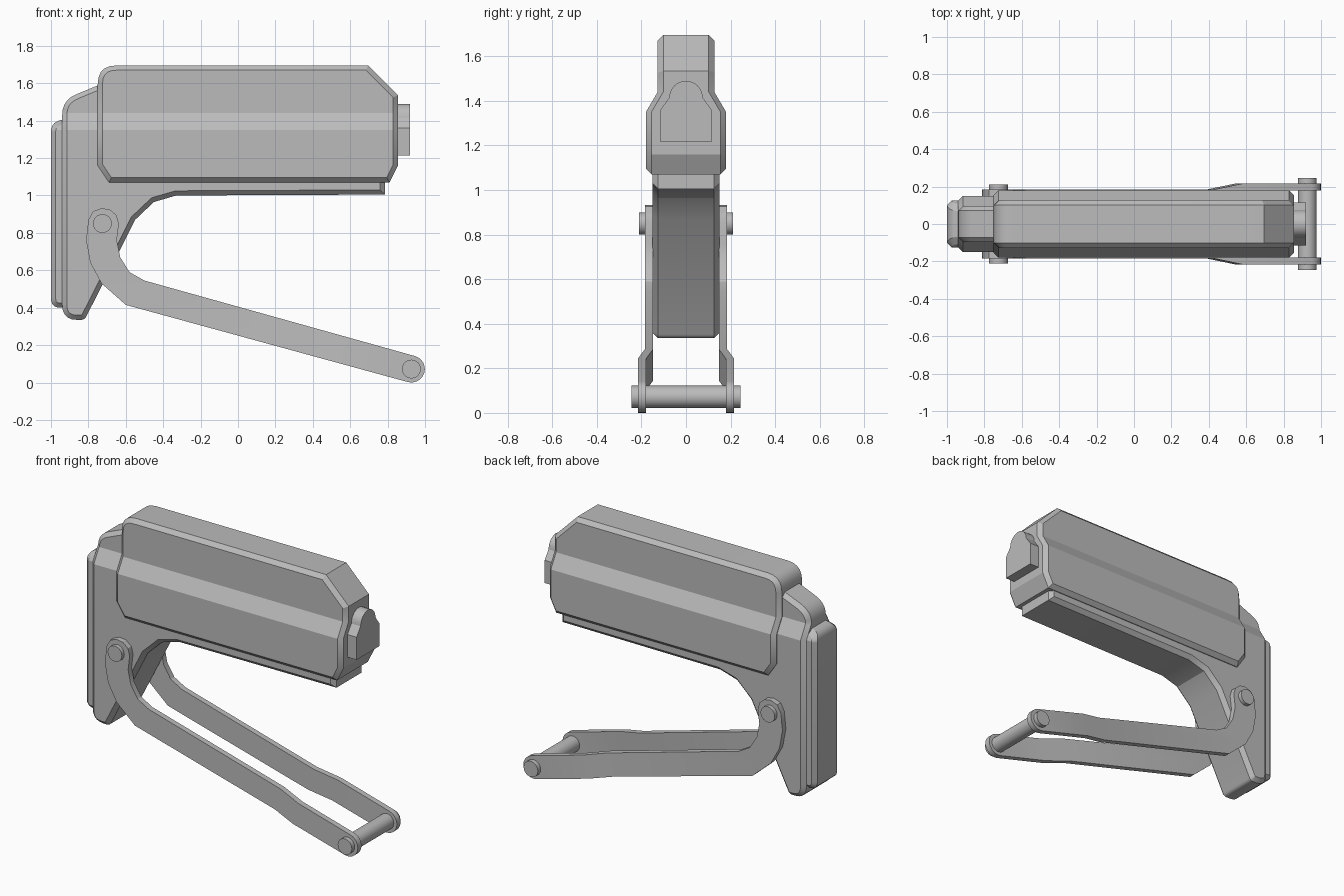
import bpy, bmesh, math
from mathutils import Vector

if "Cube" in bpy.data.objects:
    bpy.data.objects.remove(bpy.data.objects["Cube"])

grey = bpy.data.materials.new("plain grey")
grey.use_nodes = True
colour = (0.5, 0.5, 0.5, 1)
grey.diffuse_color = colour
grey.node_tree.nodes["Principled BSDF"].inputs["Base Color"].default_value = colour


def finish(bm, name):
    bmesh.ops.recalc_face_normals(bm, faces=bm.faces[:])
    mesh = bpy.data.meshes.new(name)
    bm.to_mesh(mesh)
    bm.free()
    mesh.materials.append(grey)
    obj = bpy.data.objects.new(name, mesh)
    bpy.context.collection.objects.link(obj)
    bpy.ops.object.select_all(action="DESELECT")
    obj.select_set(True)
    bpy.context.view_layer.objects.active = obj
    bpy.ops.object.shade_smooth_by_angle(angle=math.radians(25))
    return obj


def rounded(corners, steps=5):
    """Expand corners (a, b, radius) into short arcs; plain (a, b) stay sharp."""
    points = []
    for i, c in enumerate(corners):
        p = Vector(c[:2])
        if len(c) == 2:
            points.append(p)
            continue
        before = Vector(corners[i - 1][:2])
        after = Vector(corners[(i + 1) % len(corners)][:2])
        a = p + (before - p).normalized() * c[2]
        b = p + (after - p).normalized() * c[2]
        for k in range(steps + 1):
            t = k / steps
            points.append(a * (1 - t) ** 2 + p * 2 * t * (1 - t) + b * t * t)
    return points


def prism(coords, direction):
    """Extrude a closed outline; returns the mesh and both end caps."""
    bm = bmesh.new()
    face = bm.faces.new([bm.verts.new(c) for c in coords])
    result = bmesh.ops.extrude_face_region(bm, geom=[face], use_keep_orig=True)
    verts = [g for g in result["geom"] if isinstance(g, bmesh.types.BMVert)]
    cap = [g for g in result["geom"] if isinstance(g, bmesh.types.BMFace)][0]
    bmesh.ops.translate(bm, verts=verts, vec=direction)
    bmesh.ops.recalc_face_normals(bm, faces=bm.faces[:])
    return bm, [face, cap]


def cut(bm, point, normal):
    geom = bm.verts[:] + bm.edges[:] + bm.faces[:]
    bmesh.ops.bisect_plane(bm, geom=geom, plane_co=point, plane_no=normal)


SHOULDER_LOW, SHOULDER_HIGH, NARROWING = 1.35, 1.44, 0.053


def shell(name, corners, half_width, chamfer=0.025):
    """Side profile with chamfered rims whose upper part is narrower."""
    bm, caps = prism([(p.x, -1, p.y) for p in rounded(corners)], (0, 2, 0))
    for cap in caps:
        bmesh.ops.inset_region(bm, faces=[cap], thickness=chamfer, use_even_offset=True)
    inner = {v for cap in caps for v in cap.verts}
    for v in bm.verts:
        if v not in inner:
            v.co.y *= 0.9
    for z in (SHOULDER_LOW, SHOULDER_HIGH):
        cut(bm, (0, 0, z), (0, 0, 1))
    for v in bm.verts:
        t = (v.co.z - SHOULDER_LOW) / (SHOULDER_HIGH - SHOULDER_LOW)
        width = half_width - NARROWING * min(max(t, 0), 1)
        rim = (1 - abs(v.co.y)) * 10 * chamfer
        v.co.y = math.copysign(width - rim, v.co.y)
    return finish(bm, name)


def pin(name, x, z, radius, y0, y1):
    outline = [(x + radius * math.cos(k * math.tau / 32), y0,
                z + radius * math.sin(k * math.tau / 32)) for k in range(32)]
    return finish(prism(outline, (0, y1 - y0, 0))[0], name)


# Main housing
shell("housing", [(-0.75, 1.16), (-0.69, 1.07), (0.81, 1.07), (0.855, 1.16),
                  (0.855, 1.535), (0.695, 1.695), (-0.75, 1.695, 0.1)], 0.18)

# Frame with the grip side and lower rail
shell("frame", [(-0.94, 0.335, 0.08), (-0.82, 0.335, 0.02), (-0.55, 0.87),
                (-0.45, 0.965), (-0.33, 1.0), (0.785, 1.005), (0.785, 1.15),
                (-0.55, 1.15), (-0.6, 1.65), (-0.94, 1.51, 0.08)], 0.15)

# Back plate
shell("back_plate", [(-1, 0.4, 0.05), (-0.88, 0.4), (-0.88, 1.42),
                     (-1, 1.39, 0.05)], 0.125)

# Nose block with an arched top
arch = [(0.075 * math.cos(k * math.pi / 12), 1.415 + 0.075 * math.sin(k * math.pi / 12))
        for k in range(13)]
nose = [(-0.115, 1.215), (0.115, 1.215), (0.115, 1.36)] + arch + [(-0.115, 1.36)]
finish(prism([(0.82, y, z) for y, z in nose], (0.1, 0, 0))[0], "nose_block")

# Swing arms, stepping outward near the free end
END_X, END_Z, END_R = 0.927, 0.072, 0.072
along = Vector((0.963, 0, -0.27))
end_arc = []
for k in range(13):
    a = math.radians(-106 + 15 * k)
    end_arc.append((END_X + END_R * math.cos(a), END_Z + END_R * math.sin(a)))
arm_outline = ([(-0.6, 0.415)] + end_arc
               + [(-0.5, 0.545), (-0.58, 0.59), (-0.63, 0.67), (-0.648, 0.76),
                  (-0.637, 0.85), (-0.65, 0.895), (-0.685, 0.925), (-0.73, 0.932),
                  (-0.775, 0.915), (-0.8, 0.87), (-0.812, 0.76), (-0.79, 0.64),
                  (-0.73, 0.53)])
step_start, step_end = Vector((0.41, 0, 0.21)), Vector((0.56, 0, 0.17))
for side, label in ((1, "back"), (-1, "front")):
    bm, _ = prism([(x, side * 0.148, z) for x, z in arm_outline], (0, side * 0.037, 0))
    for point in (step_start, step_end):
        cut(bm, point, along)
    span = (step_end - step_start).dot(along)
    for v in bm.verts:
        t = (v.co - step_start).dot(along) / span
        v.co.y += side * 0.031 * min(max(t, 0), 1)
    finish(bm, label + "_arm")
    pin(label + "_pivot_pin", -0.725, 0.85, 0.05, side * 0.1, side * 0.21)

# Cross rod joining the arm ends
pin("cross_rod", END_X, END_Z, 0.05, -0.245, 0.245)
